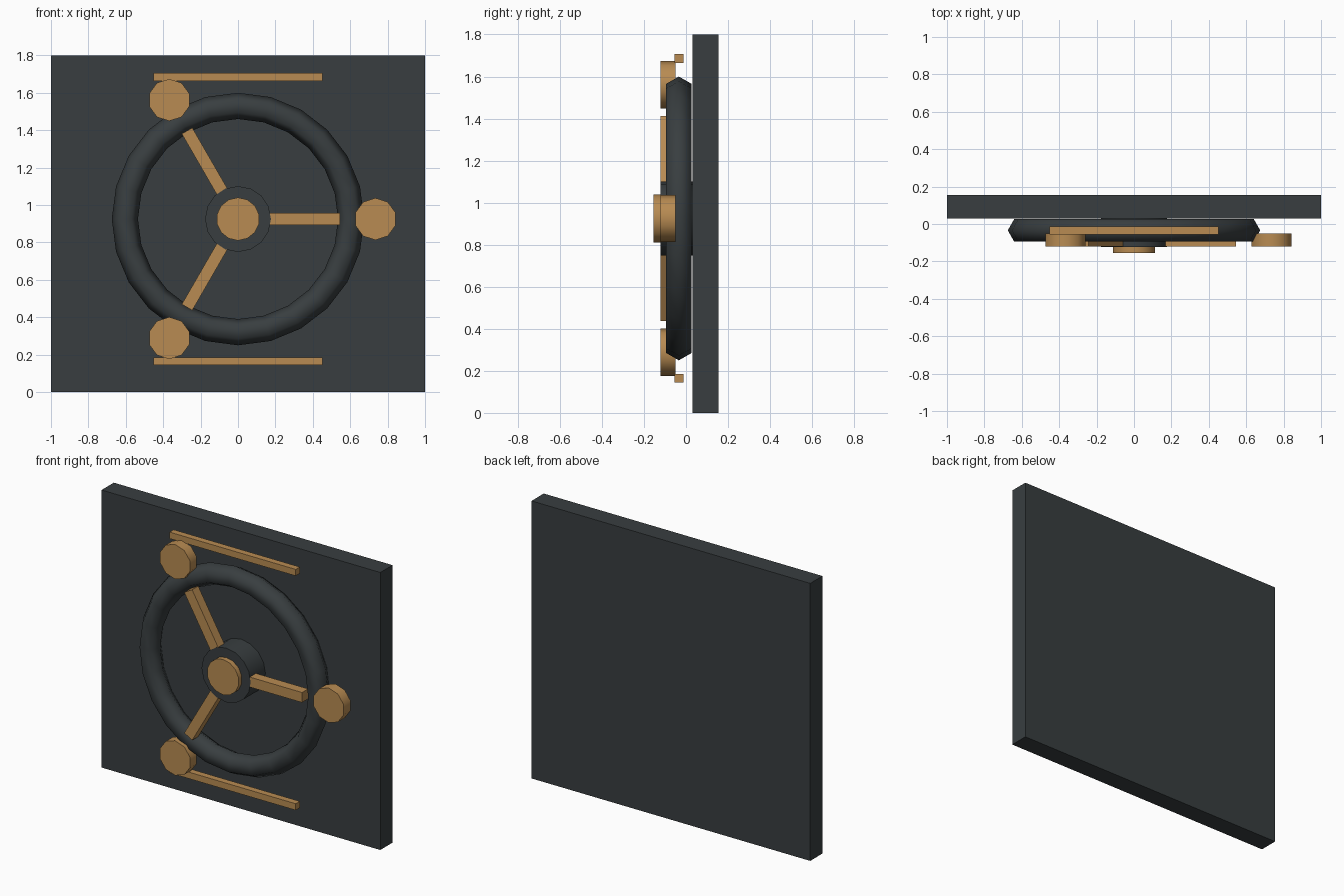
import bpy
from math import radians, cos, sin

if "Cube" in bpy.data.objects:
    bpy.data.objects.remove(bpy.data.objects["Cube"])

CZ = 0.925  # height of the wheel centre


def material(name, rgb):
    m = bpy.data.materials.new(name)
    m.diffuse_color = (*rgb, 1)
    m.use_nodes = True
    m.node_tree.nodes["Principled BSDF"].inputs["Base Color"].default_value = m.diffuse_color
    return m


iron = material("dark_iron", (0.04, 0.048, 0.051))
brass = material("brass", (0.48, 0.26, 0.085))


def finish(name, mat, smooth=False):
    ob = bpy.context.object
    ob.name = name
    ob.data.materials.append(mat)
    if smooth:
        bpy.ops.object.shade_smooth_by_angle(angle=radians(40))
    return ob


def box(name, loc, size, mat, tilt=0.0):
    bpy.ops.mesh.primitive_cube_add(size=1, location=loc)
    ob = finish(name, mat)
    ob.scale = size
    ob.rotation_euler = (0, -tilt, 0)
    return ob


def disc(name, x, z, r, y0, y1, sides, mat):
    bpy.ops.mesh.primitive_cylinder_add(
        vertices=sides, radius=r, depth=y1 - y0,
        location=(x, (y0 + y1) / 2, z), rotation=(radians(90), 0, 0))
    return finish(name, mat, True)


# Door slab
box("door_slab", (0, 0.0925, 0.9), (2, 0.125, 1.8), iron)

# Wheel rim
bpy.ops.mesh.primitive_torus_add(
    major_segments=24, minor_segments=6, major_radius=0.605, minor_radius=0.07,
    location=(0, -0.034, CZ), rotation=(radians(90), 0, 0))
finish("wheel_rim", iron)
bpy.ops.object.shade_smooth()

# Hub and its cap
disc("hub", 0, CZ, 0.176, -0.122, 0.04, 16, iron)
disc("hub_cap", 0, CZ, 0.115, -0.155, -0.053, 14, brass)

# Three spokes, each with a knob beyond the rim
for i in range(3):
    a = radians(120 * i)
    box(f"spoke_{i + 1}", (0.355 * cos(a), -0.09, CZ + 0.355 * sin(a)),
        (0.38, 0.063, 0.065), brass, a)
    disc(f"knob_{i + 1}", 0.735 * cos(a), CZ + 0.735 * sin(a),
         0.1125, -0.121, -0.051, 10, brass)

# Trim bars above and below the wheel
for name, s in (("top_bar", 1), ("bottom_bar", -1)):
    box(name, (0, -0.034, CZ + s * 0.76), (0.905, 0.042, 0.042), brass)
